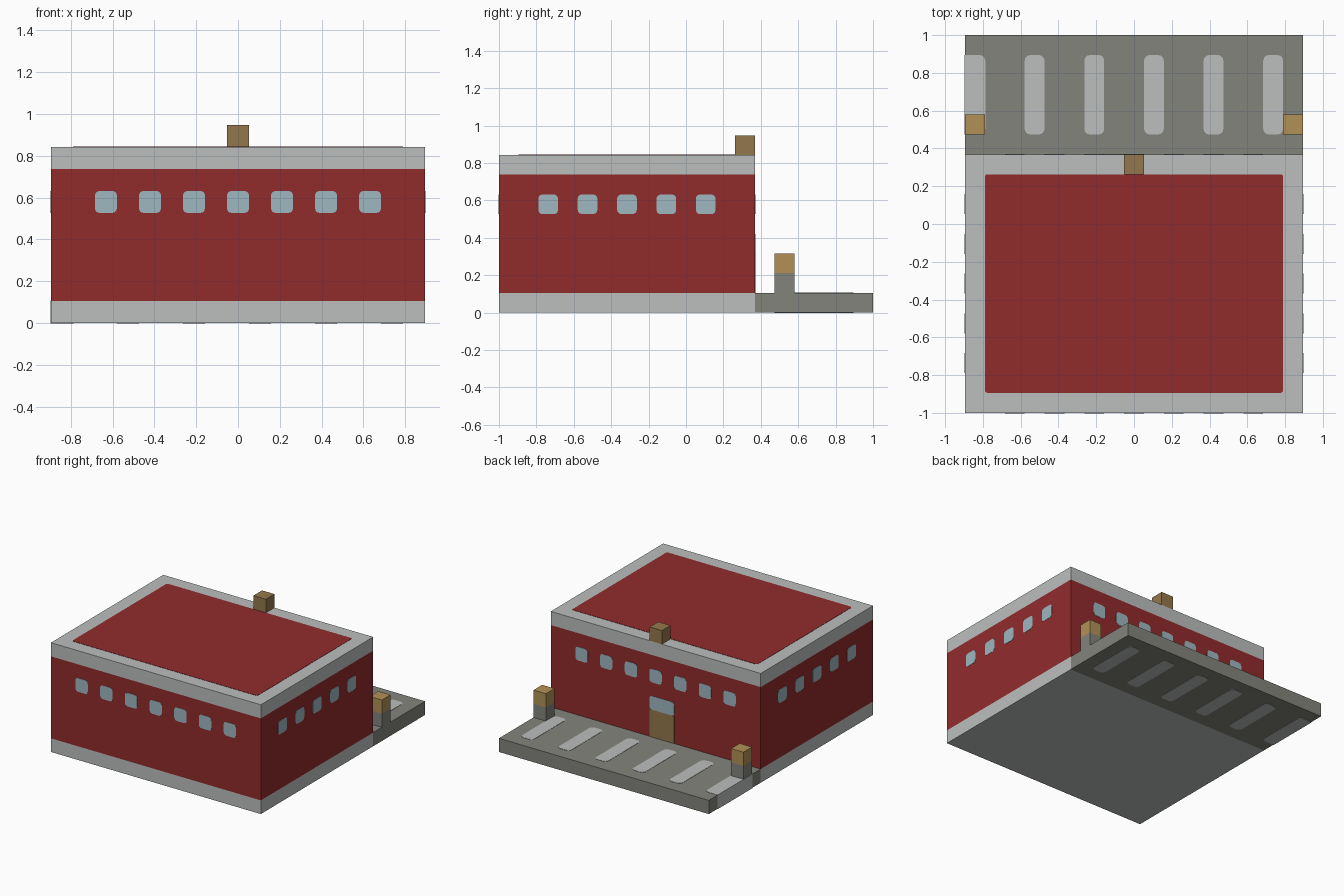
import bpy
import bmesh
from mathutils import Vector

if "Cube" in bpy.data.objects:
    bpy.data.objects.remove(bpy.data.objects["Cube"], do_unlink=True)

U = 2 / 19            # building module
ORIGIN = Vector((-8.5 * U, -1, 0))
SKIN = 0.002          # thickness of painted plates


def material(name, rgb):
    linear = [((c / 255 + 0.055) / 1.055) ** 2.4 for c in rgb]
    mat = bpy.data.materials.new(name)
    mat.use_nodes = True
    mat.diffuse_color = (*linear, 1)
    mat.node_tree.nodes["Principled BSDF"].inputs["Base Color"].default_value = (*linear, 1)
    return mat


RED = material("brick red", (145, 43, 44))
PALE = material("pale grey", (188, 191, 190))
PAVING = material("paving grey", (131, 132, 124))
GLASS = material("window blue", (158, 183, 192))
BROWN = material("wood brown", (148, 119, 76))
GOLD = material("lamp gold", (177, 145, 87))


def box(name, lo, hi, mats, cuts=(), grow=(0, 0, 0), round_axis=None, radius=0.0, keep_square=None):
    """Box between module coordinates, banded by height at cuts, grown by a skin."""
    g = Vector(grow) * SKIN
    a = ORIGIN + Vector(lo) * U - g
    b = ORIGIN + Vector(hi) * U + g
    bm = bmesh.new()
    bmesh.ops.create_cube(bm, size=1)
    for v in bm.verts:
        v.co = [(a[i] + b[i]) / 2 + v.co[i] * (b[i] - a[i]) for i in range(3)]
    # round the corners seen along one axis
    if round_axis is not None:
        edges = []
        for e in bm.edges:
            d = e.verts[1].co - e.verts[0].co
            mid = (e.verts[0].co + e.verts[1].co) / 2
            if abs(d[round_axis]) > 0.9 * d.length and not (keep_square and keep_square(mid)):
                edges.append(e)
        bmesh.ops.bevel(bm, geom=edges, offset=radius, segments=3, profile=0.5, affect='EDGES')
    # colour bands by height
    heights = [c * U for c in cuts]
    for h in heights:
        bmesh.ops.bisect_plane(bm, geom=bm.verts[:] + bm.edges[:] + bm.faces[:],
                               plane_co=(0, 0, h), plane_no=(0, 0, 1))
    for f in bm.faces:
        f.material_index = sum(f.calc_center_median().z > h for h in heights)
    bmesh.ops.recalc_face_normals(bm, faces=bm.faces[:])
    mesh = bpy.data.meshes.new(name)
    bm.to_mesh(mesh)
    bm.free()
    for m in mats:
        mesh.materials.append(m)
    obj = bpy.data.objects.new(name, mesh)
    bpy.context.collection.objects.link(obj)
    return obj


# Building with plinth and parapet bands
box("building", (0, 0, 0), (17, 13, 8), [PALE, RED, PALE], cuts=(1, 7))
box("roof_panel", (1, 1, 8), (16, 12, 8), [RED], grow=(0, 0, 1), round_axis=2, radius=0.015)
box("chimney", (8, 12, 8), (9, 13, 9), [BROWN])

# Windows on the front and back walls
for x in range(2, 15, 2):
    for side, y in (("front", 0), ("back", 13)):
        box(side + "_window", (x, y, 5), (x + 1, y, 6), [GLASS],
            grow=(0, 1, 0), round_axis=1, radius=0.022)

# Windows on the side walls
for y in range(2, 11, 2):
    for side, x in (("right", 0), ("left", 17)):
        box(side + "_window", (x, y, 5), (x, y + 1, 6), [GLASS],
            grow=(1, 0, 0), round_axis=0, radius=0.022)

# Doorway at the back
box("door", (7, 13, 1), (9, 13, 3), [BROWN], grow=(0, 1, 0))
box("door_window", (7, 13, 3), (9, 13, 4), [GLASS], grow=(0, 1, 0), round_axis=1, radius=0.022)

# Yard slab with bay stripes running through it
box("yard", (0, 13, 0), (17, 19, 1), [PAVING])
for x in range(0, 16, 3):
    at_edge = x == 0
    box("bay_stripe", (x, 14, 0), (x + 1, 18, 1), [PALE],
        grow=(1 if at_edge else 0, 0, 1), round_axis=2, radius=0.03,
        keep_square=(lambda p: p.x < ORIGIN.x) if at_edge else None)

# Gate posts with lamp tops
for side, x in (("right", 0), ("left", 16)):
    box(side + "_gate_post", (x, 14, 1), (x + 1, 15, 3), [PAVING, GOLD], cuts=(2,))
